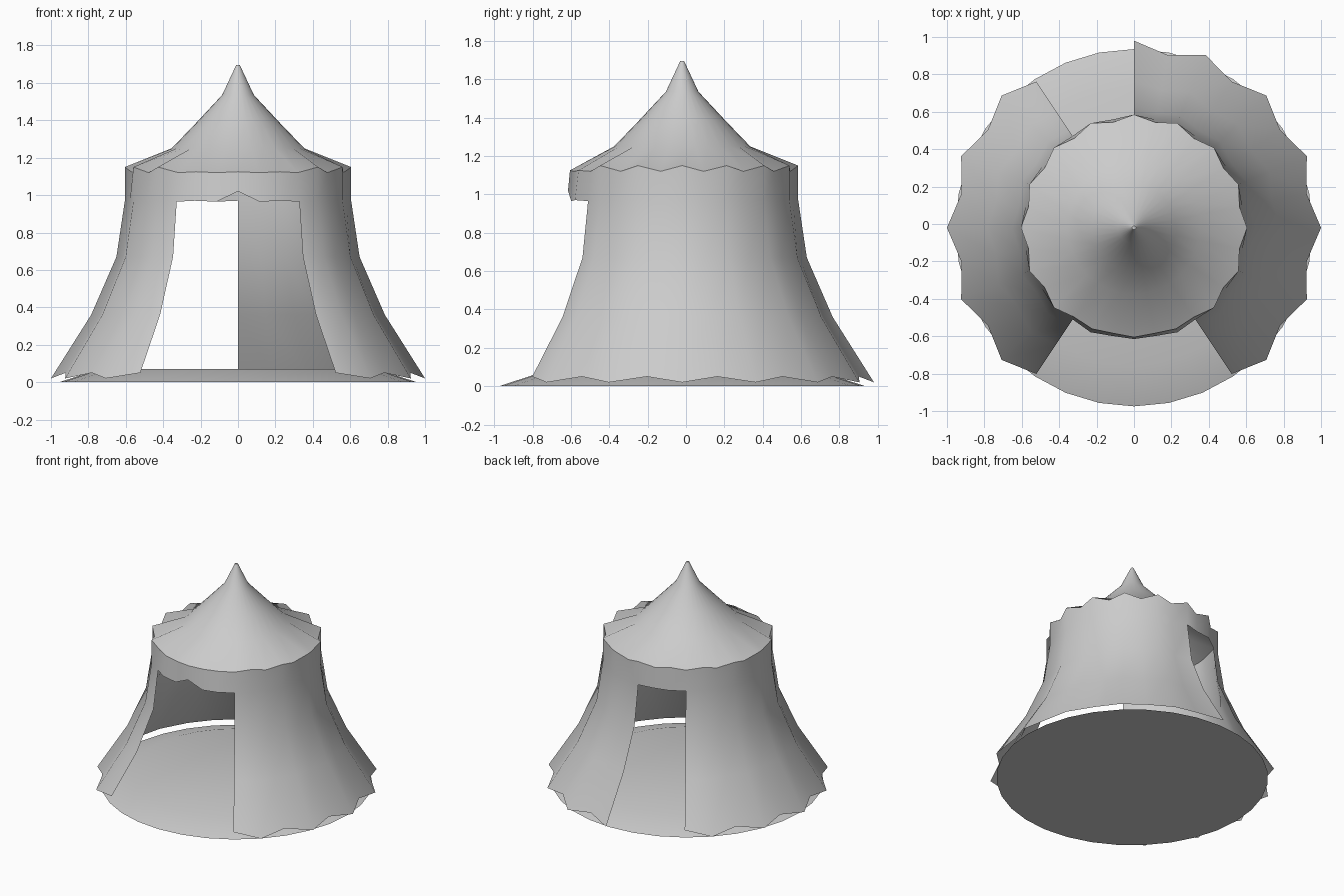
import bpy
from math import sin, cos, pi, radians

if "Cube" in bpy.data.objects:
    bpy.data.objects.remove(bpy.data.objects["Cube"])

N = 32            # columns round the tent: even = pleat ridge, odd = valley
CY = -0.02        # tent axis


def point(i, r, z):
    # column 0 faces the front (-y), counting towards +x
    t = 2 * pi * i / N
    return (r * sin(t), CY - r * cos(t), z)


def lofted(name, rings, skip=lambda j, i: False, caps=()):
    """Join rings of N points with quads, leaving out skipped faces."""
    verts = [p for ring in rings for p in ring]
    faces = [(j * N + i, j * N + (i + 1) % N, (j + 1) * N + (i + 1) % N, (j + 1) * N + i)
             for j in range(len(rings) - 1) for i in range(N) if not skip(j, i)]
    if "bottom" in caps:
        faces.append(tuple(reversed(range(N))))
    if "top" in caps:
        faces.append(tuple(range((len(rings) - 1) * N, len(rings) * N)))
    mesh = bpy.data.meshes.new(name)
    mesh.from_pydata(verts, [], faces)
    mesh.update()
    ob = bpy.data.objects.new(name, mesh)
    bpy.context.collection.objects.link(ob)
    bpy.ops.object.select_all(action='DESELECT')
    ob.select_set(True)
    bpy.context.view_layer.objects.active = ob
    bpy.ops.object.shade_smooth_by_angle(angle=radians(40))
    return ob


def circle(r, z):
    return [point(i, r, z) for i in range(N)]


def pleated(ridge, valley):
    return [point(i, *(valley if i % 2 else ridge)) for i in range(N)]


# scalloped eave shared by roof and wall, flattened over the front doorway
eave = pleated((0.605, 1.15), (0.575, 1.12))
for i in (-2, 0, 2):
    eave[i] = point(i, 0.585, 1.125)

# pleated canvas wall
lintel = pleated((0.605, 0.97), (0.59, 0.965))
lintel[0] = point(0, 0.595, 1.02)      # raised middle of the front valance
wall_rings = [
    pleated((1.0, 0.02), (0.94, 0.05)),
    pleated((0.785, 0.36), (0.75, 0.36)),
    pleated((0.65, 0.67), (0.625, 0.67)),
    lintel,
    eave,
]
front_door = {29, 30, 31, 0, 1, 2}
back_door = {16, 17, 18}
lofted("canvas_wall", wall_rings,
       skip=lambda j, i: j < 3 and i in front_door | back_door)

# flared pointed roof
lofted("roof", [eave, circle(0.355, 1.25), circle(0.225, 1.385),
                circle(0.085, 1.535), circle(0.01, 1.695)], caps=("top",))

# low sloping floor mound
lofted("floor", [circle(0.955, 0.0), circle(0.74, 0.07)], caps=("bottom", "top"))
